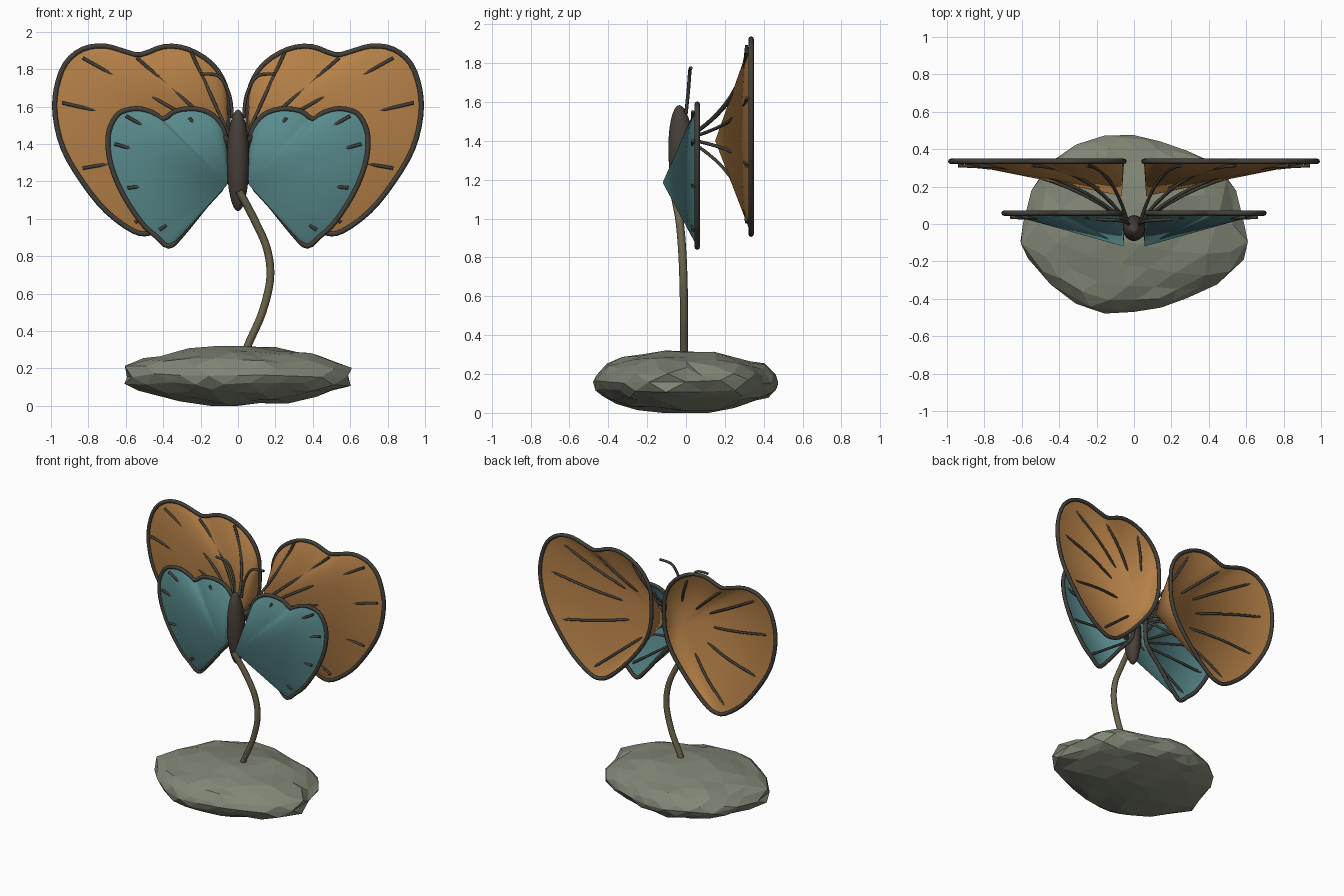
import bpy, bmesh, math, random
from mathutils import Vector

if "Cube" in bpy.data.objects:
    bpy.data.objects.remove(bpy.data.objects["Cube"])

random.seed(4)


def material(name, rgb):
    m = bpy.data.materials.new(name)
    m.diffuse_color = (*rgb, 1)
    m.use_nodes = True
    m.node_tree.nodes["Principled BSDF"].inputs["Base Color"].default_value = m.diffuse_color
    return m


ORANGE = material("amber", (0.47, 0.22, 0.065))
TEAL = material("teal", (0.10, 0.26, 0.27))
DARK = material("dark_edge", (0.055, 0.05, 0.04))
BROWN = material("body_brown", (0.065, 0.05, 0.04))
STEM = material("stem_olive", (0.15, 0.125, 0.07))
ROCK = material("stone", (0.22, 0.24, 0.18))


def mesh_object(name, bm, mat, smooth=False):
    bmesh.ops.recalc_face_normals(bm, faces=bm.faces)
    for f in bm.faces:
        f.smooth = smooth
    me = bpy.data.meshes.new(name)
    bm.to_mesh(me)
    bm.free()
    me.materials.append(mat)
    ob = bpy.data.objects.new(name, me)
    bpy.context.collection.objects.link(ob)
    return ob


def spline_points(pts, steps, closed=False):
    """Catmull-Rom samples through the points."""
    pts = [Vector(p) for p in pts]
    n, out = len(pts), []
    get = (lambda i: pts[i % n]) if closed else (lambda i: pts[max(0, min(n - 1, i))])
    for i in range(n if closed else n - 1):
        a, b, c, d = (get(i + k) for k in (-1, 0, 1, 2))
        for s in range(steps):
            t = s / steps
            out.append(0.5 * (2 * b + (c - a) * t + (2 * a - 5 * b + 4 * c - d) * t * t
                              + (3 * b - a - 3 * c + d) * t ** 3))
    if not closed:
        out.append(pts[-1])
    return out


def tube(name, pts, radius, mat, closed=False):
    cu = bpy.data.curves.new(name, "CURVE")
    cu.dimensions = "3D"
    cu.bevel_depth = radius
    cu.bevel_resolution = 2
    cu.use_fill_caps = True
    sp = cu.splines.new("POLY")
    sp.points.add(len(pts) - 1)
    for q, p in zip(sp.points, pts):
        q.co = (*p, 1)
    sp.use_cyclic_u = closed
    cu.materials.append(mat)
    ob = bpy.data.objects.new(name, cu)
    bpy.context.collection.objects.link(ob)


def wing(name, side, outline, inset, centre, plane_y, apex, root, veins, vein_y, bend_y, mat):
    cx, cz = centre
    rim = [(side * (cx + (x - cx) * inset), plane_y, cz + (z - cz) * inset) for x, z in outline]
    rim = spline_points(rim, 3, True)
    # conical membrane
    bm = bmesh.new()
    tip = bm.verts.new((side * apex[0], apex[1], apex[2]))
    ring = [bm.verts.new(p) for p in rim]
    for i, v in enumerate(ring):
        bm.faces.new((tip, v, ring[(i + 1) % len(ring)]))
    mesh_object(name, bm, mat, True)
    # dark border
    tube(name + "_border", rim, 0.014, DARK, True)
    # bowed veins
    a = Vector((side * root[0], root[1], root[2]))
    for k, (x, z) in enumerate(veins):
        c = Vector((side * x, vein_y, z))
        b = a.lerp(c, 0.4)
        b.y = bend_y
        pts = [a * (1 - t) ** 2 + b * 2 * t * (1 - t) + c * t * t for t in (i / 10 for i in range(11))]
        tube(f"{name}_vein_{k + 1}", pts, 0.009, DARK)


UPPER = [(0.04, 1.58), (0.055, 1.72), (0.13, 1.84), (0.26, 1.92), (0.39, 1.935), (0.52, 1.89),
         (0.60, 1.905), (0.72, 1.938), (0.84, 1.92), (0.935, 1.84), (0.985, 1.70), (0.99, 1.55),
         (0.945, 1.37), (0.84, 1.19), (0.71, 1.03), (0.56, 0.92), (0.47, 0.91), (0.38, 0.96),
         (0.24, 1.10), (0.11, 1.27), (0.05, 1.42)]
LOWER = [(0.045, 1.35), (0.065, 1.48), (0.125, 1.565), (0.22, 1.60), (0.33, 1.59), (0.40, 1.545),
         (0.46, 1.58), (0.545, 1.602), (0.64, 1.58), (0.69, 1.51), (0.707, 1.42), (0.69, 1.29),
         (0.625, 1.13), (0.52, 0.97), (0.44, 0.895), (0.37, 0.84), (0.30, 0.90), (0.17, 1.06),
         (0.055, 1.20)]
UPPER_VEINS = [(0.25, 1.89), (0.54, 1.86), (0.83, 1.86), (0.94, 1.62), (0.83, 1.27), (0.55, 0.98)]
LOWER_VEINS = [(0.26, 1.54), (0.60, 1.55), (0.66, 1.40), (0.59, 1.165), (0.42, 0.94)]

for side, label in ((-1, "left"), (1, "right")):
    wing(label + "_rear_wing", side, UPPER, 0.972, (0.515, 1.42), 0.335, (0.065, 0.15, 1.40),
         (0.03, 0.0, 1.41), UPPER_VEINS, 0.312, 0.30, ORANGE)
    wing(label + "_front_wing", side, LOWER, 0.965, (0.375, 1.22), 0.058, (0.055, -0.12, 1.185),
         (0.02, 0.0, 1.22), LOWER_VEINS, 0.035, 0.03, TEAL)
    # antenna
    path = [(side * x, y, z) for x, y, z in
            ((0.03, 0.0, 1.54), (0.045, 0.012, 1.66), (0.10, 0.02, 1.76), (0.20, 0.025, 1.775))]
    tube(label + "_antenna", spline_points(path, 6), 0.009, DARK)

# body
bm = bmesh.new()
bmesh.ops.create_uvsphere(bm, u_segments=24, v_segments=16, radius=1)
for v in bm.verts:
    x, y, z = v.co
    v.co = (0.06 * x, -0.022 + 0.068 * y - 0.012 * z, 1.312 + 0.272 * z)
mesh_object("body", bm, BROWN, True)

# curved stem
path = [(0.03, -0.01, 0.26), (0.06, -0.01, 0.34), (0.13, -0.01, 0.50), (0.172, -0.013, 0.68),
        (0.155, -0.02, 0.84), (0.085, -0.035, 1.0), (0.005, -0.065, 1.15)]
tube("stem", spline_points(path, 6), 0.021, STEM)

# faceted rock base, shaped by its plan outline
PLAN = [(-0.63, -0.11), (-0.55, -0.2), (-0.4, -0.36), (-0.23, -0.465), (0, -0.47), (0.2, -0.425),
        (0.35, -0.36), (0.54, -0.26), (0.63, -0.1), (0.545, 0.07), (0.54, 0.225), (0.4, 0.35),
        (0.22, 0.4), (0, 0.475), (-0.23, 0.455), (-0.4, 0.37), (-0.545, 0.21), (-0.55, 0.08)]
polar = sorted((math.atan2(y, x), math.hypot(x, y)) for x, y in PLAN)
polar = [(polar[-1][0] - math.tau, polar[-1][1])] + polar + [(polar[0][0] + math.tau, polar[0][1])]


def reach(angle):
    for (a, r), (b, s) in zip(polar, polar[1:]):
        if a <= angle <= b:
            return r + (s - r) * (angle - a) / (b - a)
    return 0.5


bm = bmesh.new()
bmesh.ops.create_icosphere(bm, subdivisions=3, radius=1)
for v in bm.verts:
    x, y, z = v.co.normalized()
    angle = math.atan2(y, x)
    r = reach(angle) * math.hypot(x, y)
    lift = 0.16 + 0.16 * z + random.uniform(-0.012, 0.012)
    v.co = (r * math.cos(angle), r * math.sin(angle), max(0.0, min(0.32, lift)))
# merge some edges into broader facets
bmesh.ops.dissolve_limit(bm, angle_limit=math.radians(9), verts=bm.verts, edges=bm.edges)
bmesh.ops.triangulate(bm, faces=bm.faces)
mesh_object("rock_base", bm, ROCK)
